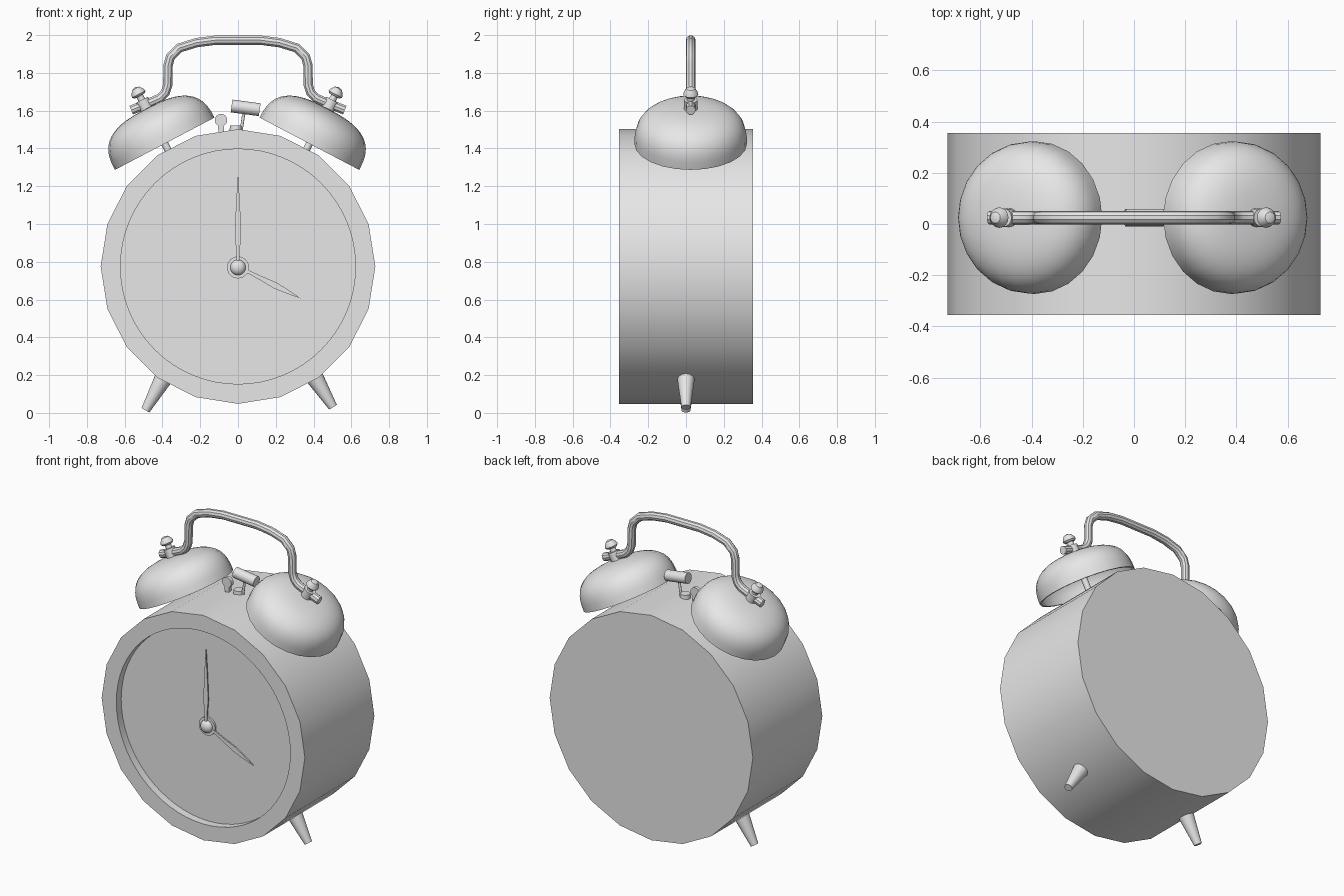
import bpy, bmesh, math
from mathutils import Vector, Matrix

if "Cube" in bpy.data.objects:
    bpy.data.objects.remove(bpy.data.objects["Cube"])

grey = bpy.data.materials.new("grey metal")
grey.diffuse_color = (0.8, 0.8, 0.8, 1)
grey.use_nodes = True
grey.node_tree.nodes["Principled BSDF"].inputs["Base Color"].default_value = grey.diffuse_color
CZ = 0.775      # height of the dial centre
TY = 0.025      # depth of the bells, handle and hammer


def finish(name, bm):
    bmesh.ops.recalc_face_normals(bm, faces=bm.faces)
    me = bpy.data.meshes.new(name)
    bm.to_mesh(me)
    bm.free()
    return link(name, me)


def link(name, me):
    me.materials.clear()
    me.materials.append(grey)
    ob = bpy.data.objects.new(name, me)
    bpy.context.collection.objects.link(ob)
    bpy.ops.object.select_all(action='DESELECT')
    ob.select_set(True)
    bpy.context.view_layer.objects.active = ob
    bpy.ops.object.shade_smooth_by_angle(angle=math.radians(35))
    return ob


def along(p, q):
    """Matrix placing local z along the line from p to q."""
    p, d = Vector(p), Vector(q) - Vector(p)
    return Matrix.Translation(p) @ d.to_track_quat('Z', 'Y').to_matrix().to_4x4()


def rod(name, p, q, r1, r2=None, seg=20):
    length = (Vector(q) - Vector(p)).length
    bm = bmesh.new()
    m = along(p, q) @ Matrix.Translation((0, 0, length / 2))
    bmesh.ops.create_cone(bm, cap_ends=True, segments=seg, radius1=r1,
                          radius2=r1 if r2 is None else r2, depth=length, matrix=m)
    return finish(name, bm)


def lathe(name, profile, matrix, seg=24):
    """Spin (radius, height) points around local z."""
    bm = bmesh.new()
    vs = [bm.verts.new((r, 0, h)) for r, h in profile]
    es = [bm.edges.new(e) for e in zip(vs, vs[1:])]
    bmesh.ops.spin(bm, geom=vs + es, cent=(0, 0, 0), axis=(0, 0, 1),
                   angle=2 * math.pi, steps=seg, use_duplicate=False)
    bmesh.ops.remove_doubles(bm, verts=bm.verts, dist=1e-4)
    bm.transform(matrix)
    return finish(name, bm)


def plate(name, outline, y0, y1):
    """Flat plate from an (x, z) outline."""
    bm = bmesh.new()
    f = bm.faces.new([bm.verts.new((x, y0, z)) for x, z in outline])
    new = bmesh.ops.extrude_face_region(bm, geom=[f])['geom']
    bmesh.ops.translate(bm, vec=(0, y1 - y0, 0),
                        verts=[v for v in new if isinstance(v, bmesh.types.BMVert)])
    return finish(name, bm)


# case: twenty-sided drum with a round recess for the dial
case = rod("case", (0, 0.355, CZ), (0, -0.355, CZ), 0.727, seg=20)
cutter = rod("dial_cutter", (0, -0.305, CZ), (0, -0.5, CZ), 0.622, seg=64)
cut = case.modifiers.new("dial recess", 'BOOLEAN')
cut.operation = 'DIFFERENCE'
cut.solver = 'EXACT'
cut.object = cutter
bpy.context.view_layer.objects.active = case
bpy.ops.object.modifier_apply(modifier=cut.name)
bpy.data.objects.remove(cutter)
bpy.ops.object.select_all(action='DESELECT')
case.select_set(True)
bpy.ops.object.shade_smooth_by_angle(angle=math.radians(35))


# hands: slim lozenges, widest at the given fraction of their length
def hand(name, angle, length, wide_at, y):
    side = [(0.05, 0.007), (wide_at * 0.6, 0.011), (wide_at, 0.017),
            (wide_at + (1 - wide_at) * 0.5, 0.010)]
    pts = [(w, t * length) for t, w in side] + [(0, length)]
    pts += [(-w, t * length) for t, w in reversed(side)]
    c, s = math.cos(angle), math.sin(angle)
    plate(name, [(x * c + z * s, CZ - x * s + z * c) for x, z in pts], y, y - 0.008)


hand("minute_hand", 0, 0.495, 0.35, -0.322)
hand("hour_hand", math.radians(117), 0.372, 0.6, -0.312)
rod("hub_ring", (0, -0.304, CZ - 0.005), (0, -0.318, CZ - 0.005), 0.058, seg=32)
bm = bmesh.new()
bmesh.ops.create_uvsphere(bm, u_segments=24, v_segments=12, radius=0.041,
                          matrix=Matrix.Translation((0, -0.318, CZ - 0.005)))
bmesh.ops.scale(bm, vec=(1, 0.75, 1), verts=bm.verts,
                space=Matrix.Translation((0, 0.318, 0)))
finish("hub_cap", bm)

# bells with their posts, nuts and knobs
TILT = math.radians(27.7)
R, H, P = 0.298, 0.21, 2.8


def dome(r, h, n=14):
    return [(r * abs(math.cos(a)) ** (2 / P) if i < n else 0, h * math.sin(a) ** (2 / P))
            for i in range(n + 1) for a in [i * math.pi / 2 / n]]


for side, s in (("left", -1), ("right", 1)):
    base = Vector((-0.005 + s * 0.383, TY, 1.425))
    axis = Vector((s * math.sin(TILT), 0, math.cos(TILT)))
    frame = along(base, base + axis)
    outer, inner = dome(R, H), dome(R - 0.012, H - 0.012)
    lathe(side + "_bell", outer[::-1] + inner, frame, 24)
    rod(side + "_bell_post", base - axis * 0.09, base + axis * 0.3, 0.019, seg=16)
    rod(side + "_bell_nut", base + axis * 0.195, base + axis * 0.262, 0.036, seg=16)
    lathe(side + "_knob", [(0, 0.285), (0.03, 0.285), (0.04, 0.296), (0.036, 0.31),
                           (0.022, 0.33), (0, 0.338)], frame, 16)

# carrying handle: bent round bar
half = [(0.565, 1.603), (0.46, 1.645), (0.415, 1.665), (0.385, 1.695), (0.372, 1.735),
        (0.37, 1.84), (0.358, 1.885), (0.31, 1.932), (0.22, 1.96), (0.12, 1.973)]
path = [(-x, z) for x, z in half] + [(x, z) for x, z in reversed(half)]
cu = bpy.data.curves.new("handle_path", 'CURVE')
cu.dimensions = '3D'
cu.bevel_depth = 0.026
cu.bevel_resolution = 3
cu.use_fill_caps = True
sp = cu.splines.new('POLY')
sp.points.add(len(path) - 1)
for pt, (x, z) in zip(sp.points, path):
    pt.co = (x, TY, z, 1)
tmp = bpy.data.objects.new("handle_path", cu)
bpy.context.collection.objects.link(tmp)
bpy.context.view_layer.update()
me = bpy.data.meshes.new_from_object(tmp.evaluated_get(bpy.context.evaluated_depsgraph_get()))
bpy.data.objects.remove(tmp)
link("handle", me)

# hammer with its stem and pivot
rod("hammer_head", (-0.034, TY, 1.625), (0.115, TY, 1.605), 0.034)
rod("hammer_stem", (0.012, TY, 1.46), (0.034, TY, 1.61), 0.008, seg=12)
rod("hammer_pivot", (-0.012, TY, 1.46), (-0.012, TY, 1.522), 0.036, 0.03)

# small paddle-shaped stop lever beside the hammer
arc = [math.radians(-60 + i * 300 / 16) for i in range(17)]
plate("stop_lever", [(-0.09 + 0.033 * math.cos(a), 1.55 + 0.033 * math.sin(a)) for a in arc]
      + [(-0.1, 1.46), (-0.075, 1.46)], TY - 0.012, TY + 0.012)

# tapered feet
rod("left_foot", (-0.49, 0, 0.014), (-0.385, 0, 0.2), 0.024, 0.05)
rod("right_foot", (0.503, 0, 0.03), (0.395, 0, 0.205), 0.024, 0.05)
